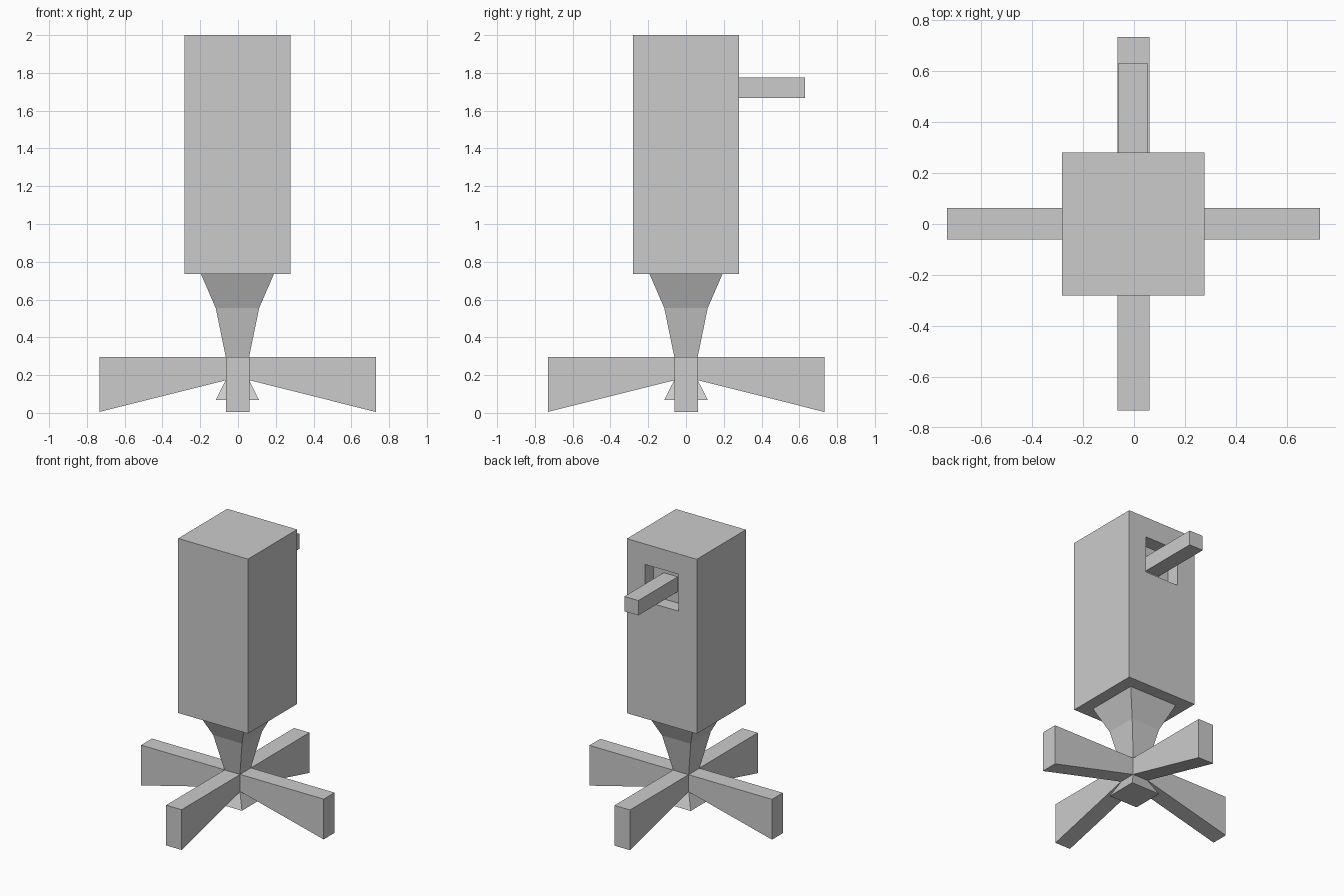
import bpy, bmesh
from mathutils import Matrix
from math import pi

if "Cube" in bpy.data.objects:
    bpy.data.objects.remove(bpy.data.objects["Cube"])


def finish(bm, name):
    bmesh.ops.recalc_face_normals(bm, faces=bm.faces)
    mesh = bpy.data.meshes.new(name)
    bm.to_mesh(mesh)
    bm.free()
    obj = bpy.data.objects.new(name, mesh)
    bpy.context.collection.objects.link(obj)
    return obj


def box(lo, hi):
    bm = bmesh.new()
    bmesh.ops.create_cube(bm, size=1)
    for v in bm.verts:
        v.co = [lo[i] if v.co[i] < 0 else hi[i] for i in range(3)]
    return bm


# body block with a rectangular pocket in its back face
bm = box((-0.283, -0.281, 0.735), (0.277, 0.281, 2.0))
back = max(bm.faces, key=lambda f: f.calc_center_median().y)
bmesh.ops.inset_individual(bm, faces=[back], thickness=0.1)
mid = back.calc_center_median()
for v in back.verts:
    v.co.x = -0.138 if v.co.x < mid.x else 0.132
    v.co.z = 1.585 if v.co.z < mid.z else 1.852
floor = bmesh.ops.extrude_discrete_faces(bm, faces=[back])["faces"][0]
bmesh.ops.translate(bm, verts=floor.verts, vec=(0, -0.1, 0))
finish(bm, "body")

# square bar sticking out of the pocket
finish(box((-0.06, 0.18, 1.667), (0.052, 0.631, 1.775)), "handle_bar")

# central stem: stacked square sections (half width, height)
sections = [(0.115, 0.068), (0.062, 0.173), (0.062, 0.297), (0.115, 0.555), (0.193, 0.735)]
bm = bmesh.new()
rings = [[bm.verts.new((x * w - 0.003, y * w, z)) for x, y in ((-1, -1), (1, -1), (1, 1), (-1, 1))]
         for w, z in sections]
for a, b in zip(rings, rings[1:]):
    for i in range(4):
        j = (i + 1) % 4
        bm.faces.new((a[i], a[j], b[j], b[i]))
bm.faces.new(rings[0])
bm.faces.new(rings[-1])
finish(bm, "stem")

# four tapered legs in a cross
profile = [(0.062, 0.173), (0.732, 0.005), (0.732, 0.297), (0.062, 0.297)]
for k, name in enumerate(("right_leg", "back_leg", "left_leg", "front_leg")):
    bm = bmesh.new()
    side = bm.faces.new([bm.verts.new((x, -0.062, z)) for x, z in profile])
    ext = bmesh.ops.extrude_face_region(bm, geom=[side], use_keep_orig=True)["geom"]
    bmesh.ops.translate(bm, vec=(0, 0.124, 0), verts=[g for g in ext if isinstance(g, bmesh.types.BMVert)])
    bmesh.ops.transform(bm, matrix=Matrix.Translation((-0.002, 0.001, 0)) @ Matrix.Rotation(k * pi / 2, 4, "Z"),
                        verts=bm.verts)
    finish(bm, name)
